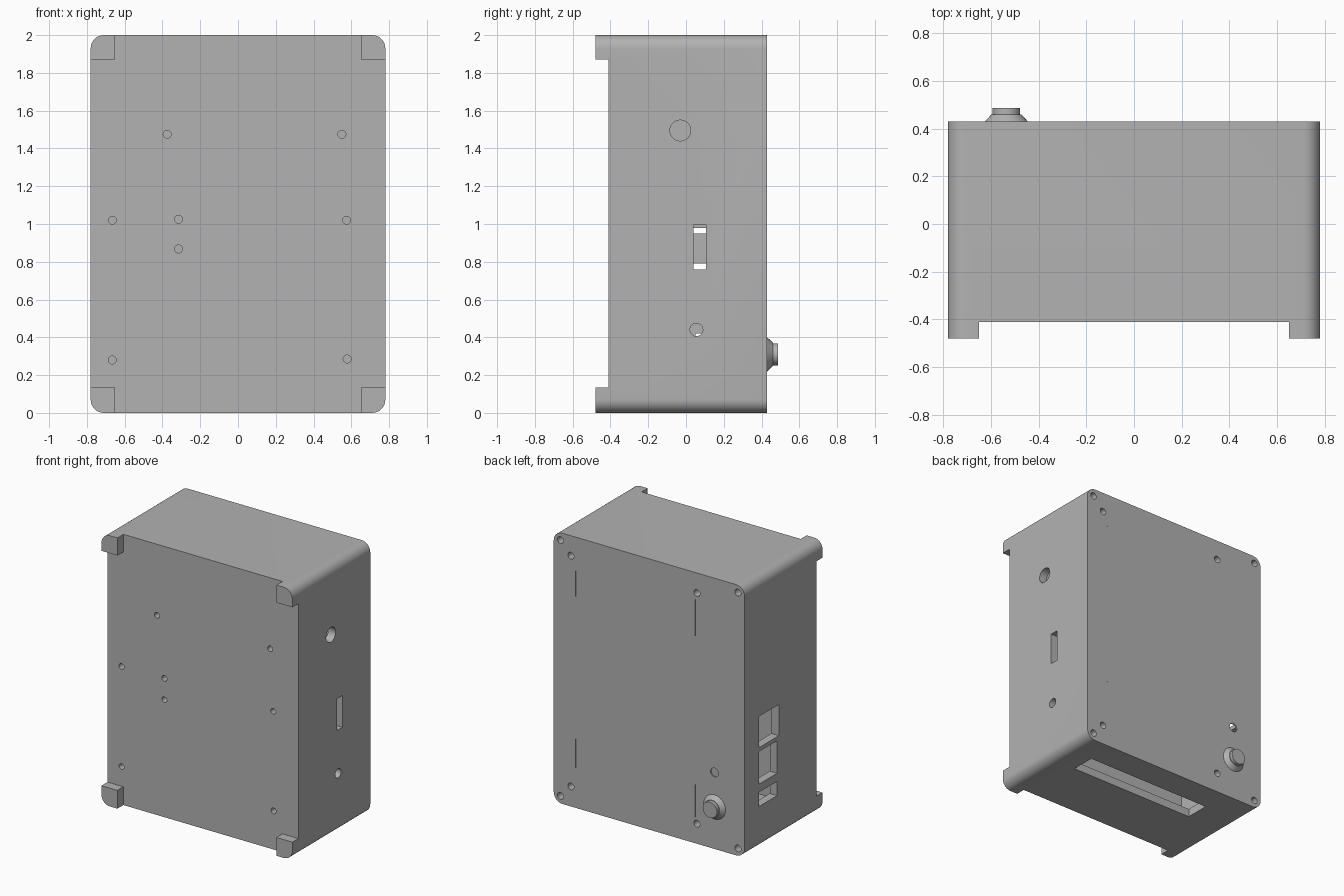
import bpy, bmesh, math
from mathutils import Matrix, Vector

old = bpy.data.objects.get("Cube")
if old:
    bpy.data.objects.remove(old, do_unlink=True)

GREY = 0.448
mat = bpy.data.materials.new("plain grey")
mat.use_nodes = True
mat.diffuse_color = (GREY, GREY, GREY, 1)
mat.node_tree.nodes["Principled BSDF"].inputs["Base Color"].default_value = (GREY, GREY, GREY, 1)

W, H, BACK, SEAM, FRONT, FEET = 0.78, 2.0, 0.43, 0.42, -0.41, -0.48
WALL = 0.06


def finish(name, bm):
    bmesh.ops.recalc_face_normals(bm, faces=bm.faces)
    me = bpy.data.meshes.new(name)
    bm.to_mesh(me)
    bm.free()
    me.materials.append(mat)
    ob = bpy.data.objects.new(name, me)
    bpy.context.scene.collection.objects.link(ob)
    return ob


def box(name, x, y, z):
    """Box from three (low, high) ranges."""
    bm = bmesh.new()
    bmesh.ops.create_cube(bm, size=1)
    for v in bm.verts:
        v.co = Vector([(lo + hi) / 2 + c * (hi - lo) for c, (lo, hi) in zip(v.co, (x, y, z))])
    return finish(name, bm)


def rod(name, start, axis, length, r1, r2=None):
    """Round rod or cone starting at a point and running along an axis."""
    bm = bmesh.new()
    d = Vector(axis)
    m = Matrix.Translation(Vector(start) + d * length / 2) @ d.to_track_quat('Z', 'Y').to_matrix().to_4x4()
    bmesh.ops.create_cone(bm, cap_ends=True, segments=32, radius1=r1,
                          radius2=r1 if r2 is None else r2, depth=length, matrix=m)
    return finish(name, bm)


def rounded_slab(name, y0, y1, r=0.07, steps=8):
    """Upright slab with rounded corners in the x-z outline."""
    bm = bmesh.new()
    ring = []
    for i, (sx, sz) in enumerate([(1, 1), (-1, 1), (-1, -1), (1, -1)]):
        for k in range(steps + 1):
            a = math.pi / 2 * (i + k / steps)
            ring.append(bm.verts.new((sx * (W - r) + r * math.cos(a), y0,
                                      H / 2 + sz * (H / 2 - r) + r * math.sin(a))))
    face = bm.faces.new(ring)
    out = bmesh.ops.extrude_face_region(bm, geom=[face])
    for v in out["geom"]:
        if isinstance(v, bmesh.types.BMVert):
            v.co.y = y1
    return finish(name, bm)


def combine(target, tools, operation='DIFFERENCE'):
    for tool in tools:
        mod = target.modifiers.new("shape", 'BOOLEAN')
        mod.operation = operation
        mod.solver = 'EXACT'
        mod.object = tool
        bpy.context.view_layer.objects.active = target
        bpy.ops.object.modifier_apply(modifier=mod.name)
        bpy.data.objects.remove(tool, do_unlink=True)


# Case shell: hollow block whose front is cut back to leave four corner feet
case = rounded_slab("case", FEET, SEAM)
far = (-1, 1)
combine(case, [
    box("cut", (-0.65, 0.65), (-1, FRONT), (-1, 3)),
    box("cut", far, (-1, FRONT), (0.135, 1.87)),
    box("cut", (WALL - W, W - WALL), (FRONT + WALL, 1), (WALL, H - WALL)),
])

# Corner screw bosses
corners = [(x, z) for x in (-0.725, 0.725) for z in (0.055, H - 0.055)]
combine(case, [rod("boss", (math.copysign(0.7, x), FRONT + 0.03, 0.08 if z < 1 else H - 0.08),
                   (0, 1, 0), SEAM - FRONT - 0.03, 0.065) for x, z in corners], 'UNION')
combine(case, [rod("cut", (x, 0.3, z), (0, 1, 0), 0.3, 0.026) for x, z in corners])

# Front mounting holes
front_holes = [(-0.375, 1.475), (0.55, 1.475), (-0.665, 1.02), (0.575, 1.02),
               (-0.315, 1.025), (-0.315, 0.868), (-0.665, 0.28), (0.578, 0.285)]
combine(case, [rod("cut", (x, FRONT - 0.1, z), (0, 1, 0), 0.2, 0.021) for x, z in front_holes])

# Left side: large hole, slot and small hole
combine(case, [
    rod("cut", (0.65, -0.03, 1.495), (1, 0, 0), 0.3, 0.055),
    rod("cut", (0.65, 0.055, 0.44), (1, 0, 0), 0.3, 0.034),
    box("cut", (0.65, 1), (0.04, 0.105), (0.76, 0.995)),
])

# Right side: three stacked port openings
combine(case, [box("cut", (-1, -0.65), (y0, 0.26), (z0, z1)) for y0, z0, z1 in
               [(0.03, 0.75, 0.98), (0.05, 0.48, 0.72), (0.05, 0.315, 0.42)]])

# Bottom: long opening
combine(case, [box("cut", (-0.46, 0.57), (0.04, 0.22), (-0.1, 0.1))])

# Inner support behind the slot
box("inner_support", (0.2, 0.3), (FRONT + WALL, 0.105), (0.79, 0.95))

# Back lid with display posts, screw holes and fine slits
lid = rounded_slab("back_lid", SEAM, BACK)
posts = [(x, z) for x in (-0.39, 0.64) for z in (0.148, 1.852)]
combine(lid, [rod("post", (x, 0.32, z), (0, 1, 0), 0.105, 0.045) for x, z in posts], 'UNION')
combine(lid, [rod("cut", (x, 0.36, z), (0, 1, 0), 0.2, 0.025) for x, z in corners + posts])
combine(lid, [rod("cut", (-0.534, 0.36, 0.565), (0, 1, 0), 0.2, 0.032)])
combine(lid, [box("cut", (x - 0.002, x + 0.002), (BACK - 0.004, 1), (z0, z1)) for x, z0, z1 in
              [(0.6, 1.56, 1.75), (-0.378, 1.53, 1.8), (0.6, 0.295, 0.51), (-0.378, 0.195, 0.435)]])

# Push button: sloped collar and round cap
rod("button_collar", (-0.535, BACK, 0.31), (0, 1, 0), 0.03, 0.09, 0.062)
rod("button_cap", (-0.535, BACK, 0.31), (0, 1, 0), 0.056, 0.058)

# Smooth rounded surfaces, keep edges sharp
bpy.ops.object.select_all(action='DESELECT')
for ob in bpy.context.scene.objects:
    if ob.type == 'MESH':
        ob.select_set(True)
        bpy.context.view_layer.objects.active = ob
bpy.ops.object.shade_smooth_by_angle(angle=math.radians(30))
